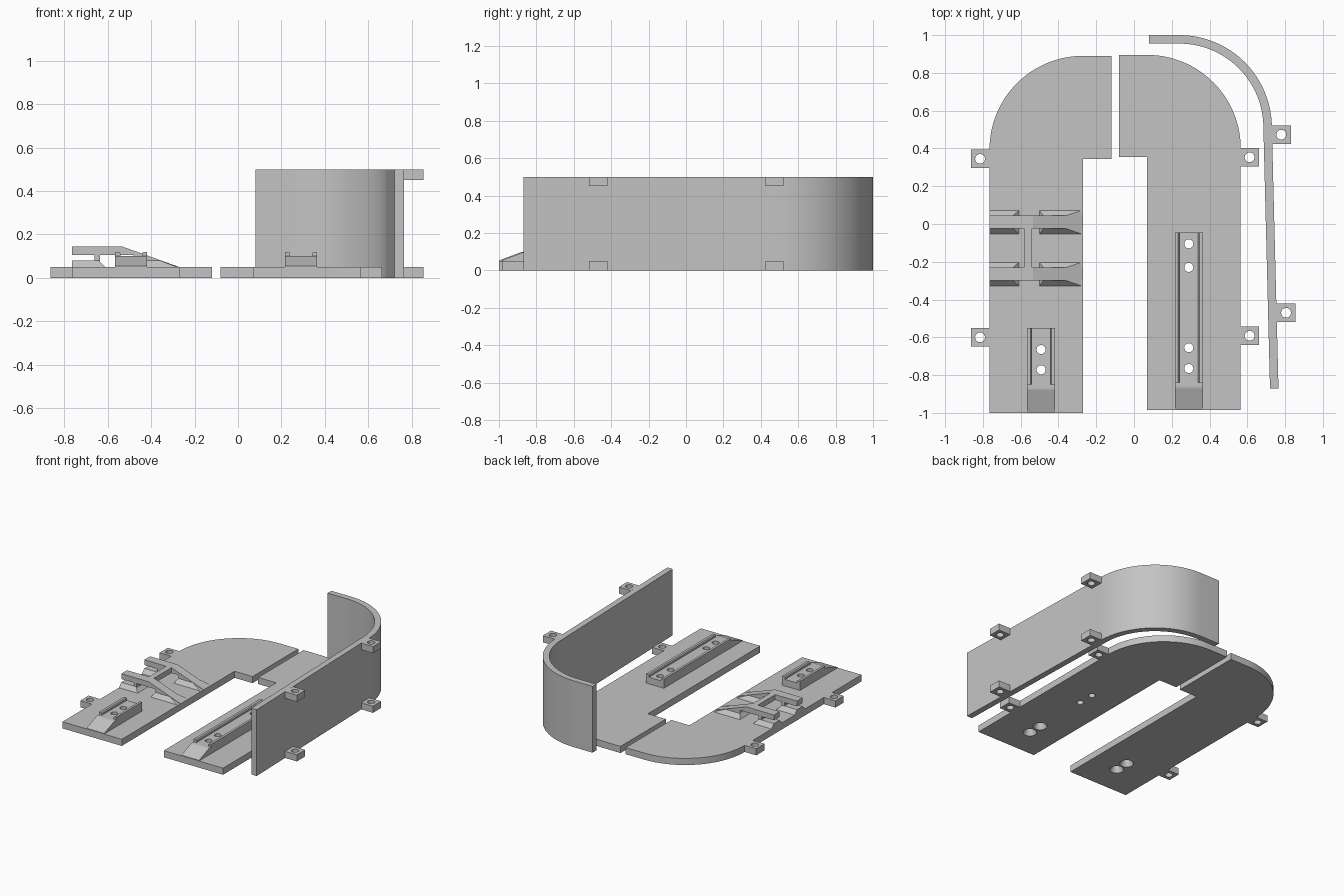
import bpy, bmesh, math
from mathutils import Vector

if "Cube" in bpy.data.objects:
    bpy.data.objects.remove(bpy.data.objects["Cube"])

grey = bpy.data.materials.new("plain_grey")
grey.diffuse_color = (0.55, 0.55, 0.55, 1)
grey.use_nodes = True
grey.node_tree.nodes["Principled BSDF"].inputs["Base Color"].default_value = grey.diffuse_color


def make(name, bm):
    bmesh.ops.recalc_face_normals(bm, faces=bm.faces)
    me = bpy.data.meshes.new(name)
    bm.to_mesh(me)
    bm.free()
    me.materials.append(grey)
    ob = bpy.data.objects.new(name, me)
    bpy.context.collection.objects.link(ob)
    return ob


def prism(name, pts, a, b, axis="z"):
    """Extrude a 2D outline from a to b along the given axis."""
    place = {"z": lambda u, v, w: (u, v, w),
             "y": lambda u, v, w: (u, w, v),
             "x": lambda u, v, w: (w, u, v)}[axis]
    bm = bmesh.new()
    face = bm.faces.new([bm.verts.new(place(u, v, a)) for u, v in pts])
    out = bmesh.ops.extrude_face_region(bm, geom=[face])
    move = Vector(place(0, 0, b - a))
    bmesh.ops.translate(bm, vec=move, verts=[g for g in out["geom"] if isinstance(g, bmesh.types.BMVert)])
    return make(name, bm)


def box(name, x0, x1, y0, y1, z0, z1):
    return prism(name, [(x0, y0), (x1, y0), (x1, y1), (x0, y1)], z0, z1)


def frustum(name, low, high, z0, z1):
    """Tapered block between two rectangles (x0, x1, y0, y1)."""
    bm = bmesh.new()
    for (x0, x1, y0, y1), z in ((low, z0), (high, z1)):
        for x, y in ((x0, y0), (x1, y0), (x1, y1), (x0, y1)):
            bm.verts.new((x, y, z))
    bmesh.ops.convex_hull(bm, input=bm.verts)
    bmesh.ops.dissolve_limit(bm, angle_limit=0.01, verts=bm.verts, edges=bm.edges)
    return make(name, bm)


def drill(obs, x, y, z, r_low, r_high, depth):
    """Cut a round hole, or a tapered one, centred at z."""
    bm = bmesh.new()
    bmesh.ops.create_cone(bm, cap_ends=True, segments=24, radius1=r_low, radius2=r_high, depth=depth)
    bmesh.ops.translate(bm, vec=(x, y, z), verts=bm.verts)
    cutter = make("hole_cutter", bm)
    for ob in obs:
        mod = ob.modifiers.new("hole", "BOOLEAN")
        mod.operation = "DIFFERENCE"
        mod.solver = "EXACT"
        mod.object = cutter
        bpy.context.view_layer.objects.active = ob
        bpy.ops.object.modifier_apply(modifier=mod.name)
    bpy.data.objects.remove(cutter)


def arc(cx, cy, r, a0, a1, n=32):
    return [(cx + r * math.cos(math.radians(a0 + (a1 - a0) * i / n)),
             cy + r * math.sin(math.radians(a0 + (a1 - a0) * i / n))) for i in range(n + 1)]


def smooth(ob):
    bpy.ops.object.select_all(action="DESELECT")
    ob.select_set(True)
    bpy.context.view_layer.objects.active = ob
    bpy.ops.object.shade_smooth_by_angle(angle=math.radians(30))


def tab(name, x0, yc, z0, hx):
    ob = box(name, x0, x0 + 0.1, yc - 0.049, yc + 0.049, z0, z0 + 0.05)
    drill([ob], hx, yc, z0 + 0.025, 0.026, 0.026, 0.2)
    smooth(ob)


# Flat curved plates
left = prism("left_plate", [(-0.765, -1), (-0.27, -1), (-0.27, 0.345), (-0.12, 0.345), (-0.12, 0.89)]
             + arc(-0.27, 0.395, 0.495, 90, 180), 0, 0.05)
right = prism("right_plate", [(0.565, -0.985), (0.07, -0.985), (0.07, 0.355), (-0.08, 0.355), (-0.08, 0.895)]
              + arc(0.07, 0.4, 0.495, 90, 0), 0, 0.05)

# Curved side wall, leaning outward slightly toward the front
prism("side_wall", [(0.08, 0.955)] + arc(0.24, 0.51, 0.445, 90, 0)
      + [(0.72, -0.87), (0.765, -0.87)] + arc(0.24, 0.51, 0.49, 0, 90) + [(0.08, 1.0)], 0, 0.5)
smooth(bpy.data.objects["side_wall"])

# Screw tabs
for y in (0.345, -0.6):
    tab("left_tab", -0.862, y, 0, -0.815)
for y in (0.353, -0.592):
    tab("right_tab", 0.562, y, 0, 0.612)
for z in (0, 0.45):
    tab("wall_rear_tab", 0.73, 0.473, z, 0.78)
    tab("wall_front_tab", 0.755, -0.47, z, 0.805)


def rail(side, plate, xc, y0, y_ramp, y1, holes):
    """Mounting rail with raised lips, a front ramp and screw holes."""
    w = 0.074
    half = [(w, 0.05), (w, 0.12), (w - 0.018, 0.12), (w - 0.024, 0.112), (w - 0.024, 0.10)]
    outline = [(xc + x, z) for x, z in half] + [(xc - x, z) for x, z in reversed(half)]
    body = prism(side + "_rail", outline, y_ramp + 0.02, y1, "y")
    prism(side + "_rail_ramp", [(y0, 0.05), (y0, 0.054), (y_ramp - 0.01, 0.098), (y_ramp, 0.10),
                                (y_ramp + 0.02, 0.10), (y_ramp + 0.02, 0.05)],
          xc - w, xc + w, "x")
    for y, sunk in holes:
        drill([plate, body], xc, y, 0.05, 0.024, 0.024, 0.3)
        if sunk:
            drill([plate], xc, y, 0.02, 0.053, 0.024, 0.06)
    smooth(body)


rail("left", left, -0.492, -0.998, -0.87, -0.55, [(-0.665, True), (-0.772, True)])
rail("right", right, 0.29, -0.983, -0.86, -0.045,
     [(-0.105, False), (-0.23, False), (-0.655, True), (-0.765, True)])
smooth(left)
smooth(right)

# Pair of raised clip arms with flared feet
for yc in (0.01, -0.265):
    a, b = yc - 0.034, yc + 0.034
    prism("clip_arm", [(-0.765, 0.105), (-0.765, 0.145), (-0.535, 0.145), (-0.27, 0.05),
                       (-0.48, 0.05), (-0.48, 0.105)], a, b, "y")
    box("clip_post", -0.66, -0.636, a, b, 0.05, 0.105)
    frustum("clip_outer_foot", (-0.765, -0.61, yc - 0.062, yc + 0.062), (-0.765, -0.64, a, b), 0.05, 0.08)
    frustum("clip_inner_foot", (-0.5, -0.28, yc - 0.062, yc + 0.062), (-0.48, -0.36, a, b), 0.05, 0.08)

# Bar joining the arms
box("clip_crossbar", -0.583, -0.54, -0.231, -0.024, 0.105, 0.145)
